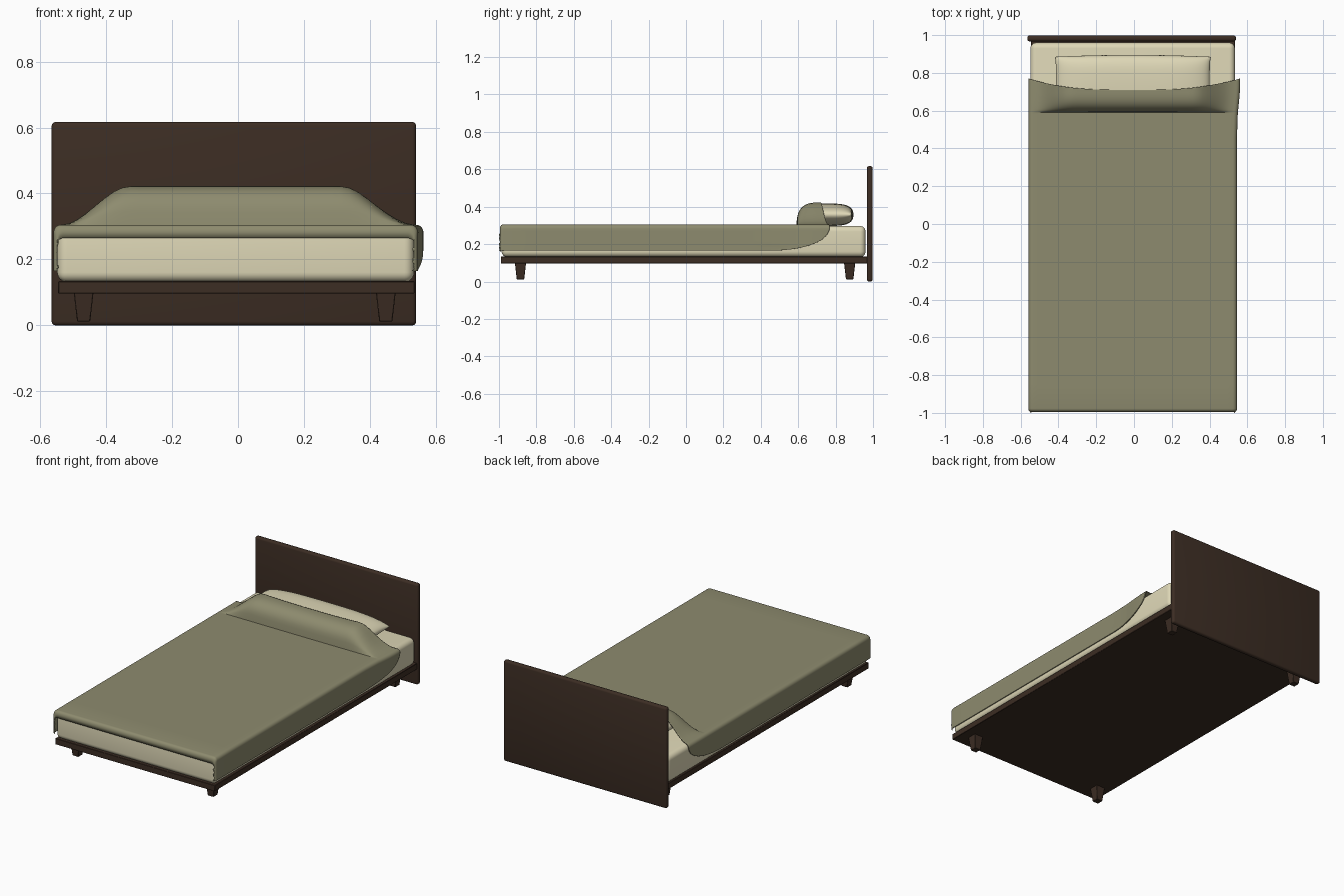
import bpy, bmesh, math

if "Cube" in bpy.data.objects:
    bpy.data.objects.remove(bpy.data.objects["Cube"], do_unlink=True)


def material(name, rgb):
    m = bpy.data.materials.new(name)
    m.use_nodes = True
    m.diffuse_color = (*rgb, 1)
    m.node_tree.nodes["Principled BSDF"].inputs["Base Color"].default_value = (*rgb, 1)
    return m


WOOD = material("dark brown wood", (0.045, 0.026, 0.017))
CREAM = material("cream linen", (0.73, 0.68, 0.47))
OLIVE = material("olive blanket", (0.27, 0.26, 0.158))


def finish(name, bm, mat):
    mesh = bpy.data.meshes.new(name)
    bm.to_mesh(mesh)
    bm.free()
    obj = bpy.data.objects.new(name, mesh)
    bpy.context.collection.objects.link(obj)
    mesh.materials.append(mat)
    bpy.ops.object.select_all(action="DESELECT")
    obj.select_set(True)
    bpy.context.view_layer.objects.active = obj
    bpy.ops.object.shade_smooth_by_angle(angle=math.radians(40))
    return obj


def box(name, low, high, mat, radius, segments=3, taper=1.0):
    """Rounded box between two corners; taper shrinks its bottom."""
    bm = bmesh.new()
    bmesh.ops.create_cube(bm, size=1)
    for v in bm.verts:
        k = taper if v.co.z < 0 else 1
        v.co.x *= k
        v.co.y *= k
        for i in range(3):
            v.co[i] = (low[i] + high[i]) / 2 + v.co[i] * (high[i] - low[i])
    bmesh.ops.bevel(bm, geom=bm.edges[:], offset=radius, segments=segments,
                    profile=0.5, affect="EDGES")
    return finish(name, bm, mat)


def surface(name, rows, mat, closed=False):
    """Skin a table of points with quads."""
    bm = bmesh.new()
    verts = [[bm.verts.new(p) for p in row] for row in rows]
    for a, b in zip(verts, verts[1:]):
        for i in range(len(a) - 1):
            bm.faces.new((a[i], b[i], b[i + 1], a[i + 1]))
    if closed:
        bmesh.ops.remove_doubles(bm, verts=bm.verts[:], dist=0.0001)
        bmesh.ops.recalc_face_normals(bm, faces=bm.faces[:])
    return finish(name, bm, mat)


def smooth(t):
    t = min(max(t, 0), 1)
    return t * t * (3 - 2 * t)


def power(v, p):
    return math.copysign(abs(v) ** p, v)


# Wooden frame
box("headboard", (-0.565, 0.967, 0), (0.54, 0.998, 0.617), WOOD, 0.012)
box("bed_base", (-0.545, -0.99, 0.097), (0.535, 0.97, 0.134), WOOD, 0.002, 1)
for side, x in (("right", -0.468), ("left", 0.448)):
    for end, y in (("front", -0.885), ("back", 0.875)):
        box(f"{end}_{side}_leg", (x - 0.03, y - 0.03, 0.012),
            (x + 0.03, y + 0.03, 0.1), WOOD, 0.002, 1, taper=0.66)

# Mattress
box("mattress", (-0.548, -0.986, 0.131), (0.534, 0.96, 0.297), CREAM, 0.03, 6)

# Pillow: rounded sections that thin out towards both ends
pillow = []
for i in range(41):
    u = math.sin(math.pi / 2 * (i / 20 - 1))
    thick = 0.06 * max(0, 1 - u ** 4) ** 0.5
    depth = 0.143 - 0.01 * u * u
    row = []
    for j in range(49):
        a = 2 * math.pi * j / 48
        c, s = math.cos(a), math.sin(a)
        x = -0.006 + 0.415 * u * (1 - 0.02 * abs(s))
        row.append((x, 0.752 + depth * power(c, 0.6), 0.357 + thick * power(s, 0.75)))
    pillow.append(row)
surface("pillow", pillow, CREAM, closed=True)

# Blanket cross-section: flat top, rounded shoulder, hanging side
TOP, DROP, HALF, R = 0.305, 0.14, 0.552, 0.022
half = [((HALF - R) * i / 20, TOP) for i in range(21)]
for i in range(1, 6):
    a = math.pi / 2 * i / 5
    half.append((HALF - R + R * math.sin(a), TOP - R + R * math.cos(a)))
for i in range(1, 15):
    half.append((HALF, TOP - R - (DROP - R) * math.sin(math.pi / 2 * i / 14)))
section = [(-x, z) for x, z in half[:0:-1]] + half


def blanket_point(x, y, z, t):
    """Lift the blanket over the pillow and flare its left corner."""
    across = 1 - smooth((abs(x) - 0.32) / 0.21)
    along = min(max((y - 0.592) / 0.11, 0), 1)
    rise = (1 - (1 - along) ** 2.6) ** (1 / 2.6)
    lift = 0.117 * across * rise
    flare = 0.017 * smooth((y - 0.5) / 0.25) * smooth((x - 0.4) / 0.15)
    return (x - 0.007 + flare, y, z + lift * (1 - t))


blanket = []
for x, z in section:
    t = min((TOP - z) / DROP, 1)
    end = 0.45 + (0.26 + 0.06 * (abs(x) / HALF) ** 3) * max(0, 1 - t ** 2.5) ** 0.5
    middle = min(0.585, end - 0.1)
    column = []
    # Front hem, folded down over the foot of the mattress
    for a, extra in ((90, 0.02), (90, 0), (65, 0), (40, 0), (20, 0)):
        a = math.radians(a)
        dz = (0.02 * (1 - math.cos(a)) + extra) * (1 - t)
        tuck = 1 - 0.02 * (1 - math.cos(a)) * smooth(abs(x) / HALF * 4 - 3)
        column.append((x * tuck - 0.007, -0.977 - 0.018 * math.sin(a), z - dz))
    for j in range(12):
        column.append(blanket_point(x, -0.977 + (middle + 0.977) * j / 12, z, t))
    for j in range(29):
        column.append(blanket_point(x, middle + (end - middle) * j / 28, z, t))
    blanket.append(column)
cover = surface("blanket", blanket, OLIVE)
cloth = cover.modifiers.new("Cloth thickness", "SOLIDIFY")
cloth.thickness = 0.006
cloth.offset = -1
